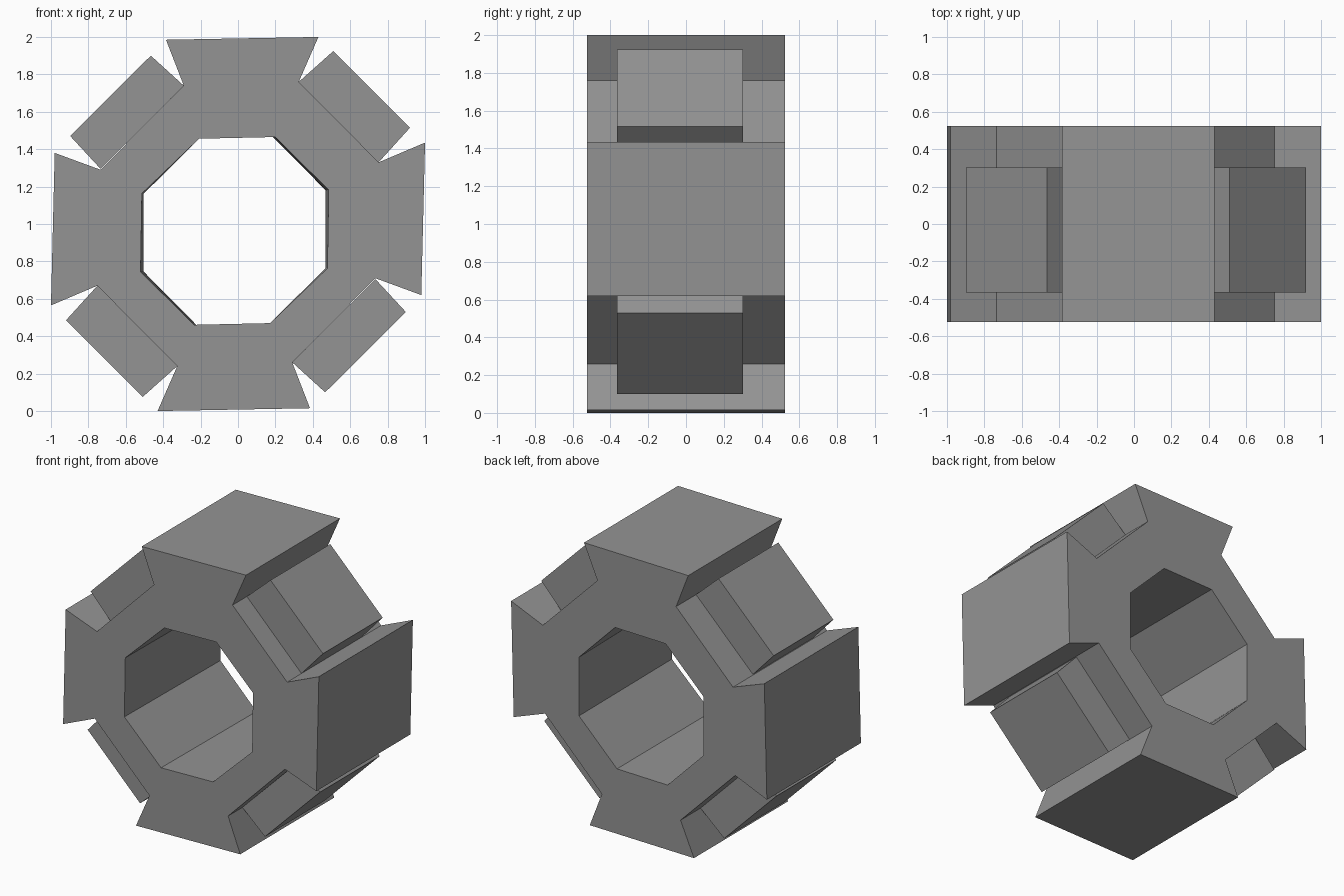
import bpy, bmesh

if "Cube" in bpy.data.objects:
    bpy.data.objects.remove(bpy.data.objects["Cube"])

Y0, Y1 = -0.525, 0.525

# Dark grey for every part
grey = bpy.data.materials.new("dark_grey")
grey.diffuse_color = (0.296, 0.296, 0.296, 1)
grey.use_nodes = True
grey.node_tree.nodes["Principled BSDF"].inputs["Base Color"].default_value = grey.diffuse_color


def ring(half, cx, cz):
    """Complete a half outline by a 180 degree turn about (cx, cz)."""
    return [(cx + s * x, cz + s * z) for s in (1, -1) for x, z in half]


def finish(name, bm):
    bmesh.ops.recalc_face_normals(bm, faces=bm.faces)
    me = bpy.data.meshes.new(name)
    bm.to_mesh(me)
    bm.free()
    me.materials.append(grey)
    bpy.context.collection.objects.link(bpy.data.objects.new(name, me))


# Ring body: four flared flanges around a slightly tapered octagonal hole
outer = ring([(-0.29, 0.74), (-0.385, 0.985), (0.43, 1.0), (0.325, 0.76),
              (0.752, 0.33), (1.0, 0.435), (0.98, -0.38), (0.735, -0.29)], 0, 1)
hole_front = ring([(-0.19, 0.493), (0.216, 0.502), (0.503, 0.219), (0.496, -0.2)], -0.018, 0.963)
hole_back = ring([(-0.19, 0.493), (0.205, 0.502), (0.487, 0.217), (0.487, -0.198)], -0.018, 0.963)

bm = bmesh.new()
loops = []
for y, hole in ((Y0, hole_front), (Y1, hole_back)):
    o = [bm.verts.new((x, y, z)) for x, z in outer]
    h = [bm.verts.new((x, y, z)) for x, z in hole]
    loops.append((o, h))
    for k in range(4):
        a, b = 4 * k, 2 * k
        bm.faces.new(o[a:a + 4] + [h[b + 1], h[b]])
        bm.faces.new([o[a + 3], o[(a + 4) % 16], h[(b + 2) % 8], h[b + 1]])
for front, back in zip(*loops):
    n = len(front)
    for i in range(n):
        j = (i + 1) % n
        bm.faces.new([front[i], front[j], back[j], back[i]])
finish("ring_body", bm)

# Four narrower blocks seated on the diagonal faces
upper_right = [(0.325, 0.76), (0.51, 0.925), (0.92, 0.515), (0.752, 0.33)]
upper_left = [(-0.735, 0.295), (-0.897, 0.47), (-0.466, 0.9), (-0.29, 0.74)]
for prof, names in ((upper_right, ("upper_right", "lower_left")),
                    (upper_left, ("upper_left", "lower_right"))):
    for s, place in zip((1, -1), names):
        bm = bmesh.new()
        a = [bm.verts.new((s * x, -0.365, 1 + s * z)) for x, z in prof]
        b = [bm.verts.new((s * x, 0.302, 1 + s * z)) for x, z in prof]
        bm.faces.new(a)
        bm.faces.new(b)
        for i in range(4):
            j = (i + 1) % 4
            bm.faces.new([a[i], a[j], b[j], b[i]])
        finish(f"{place}_block", bm)
